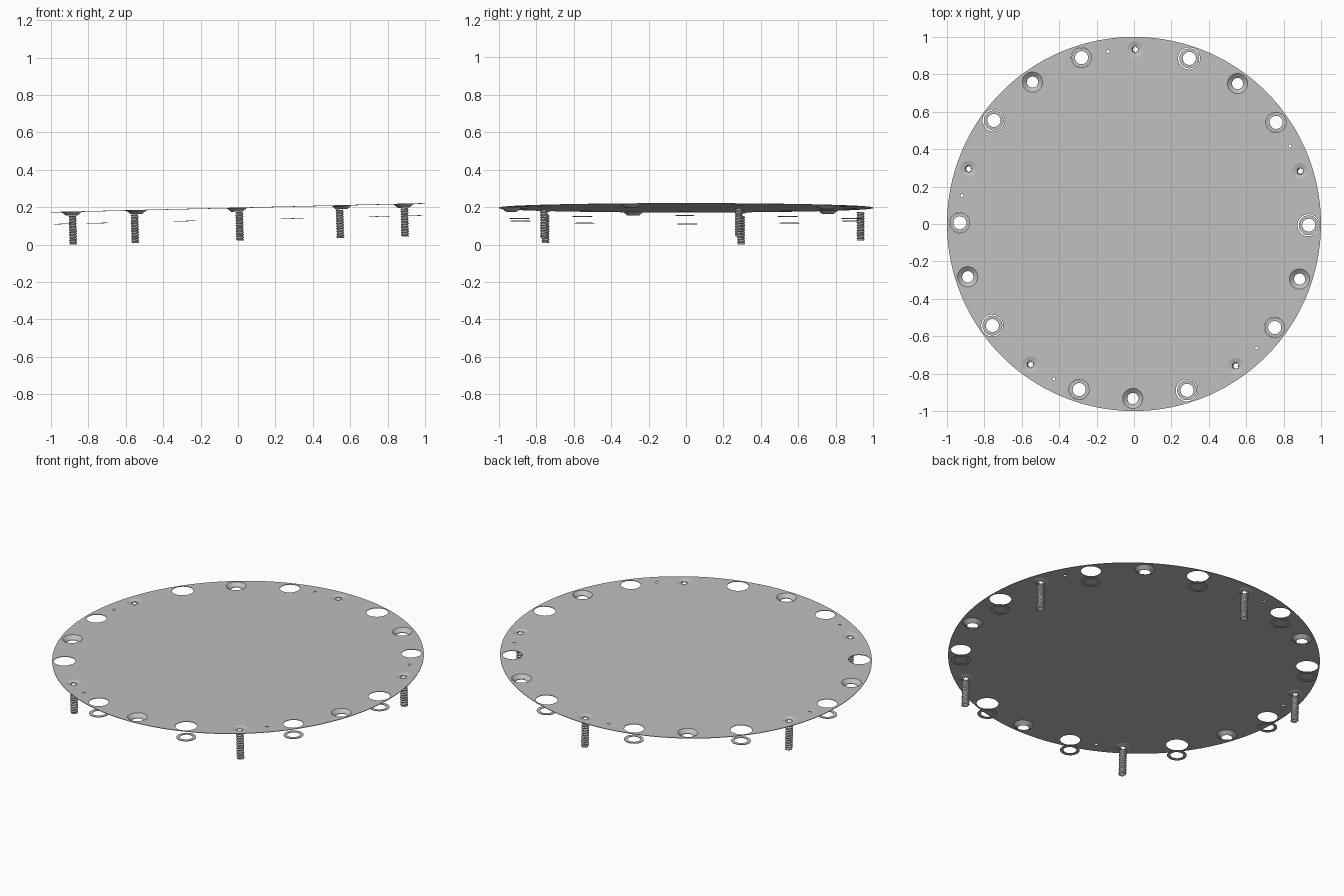
import bpy, bmesh, math
from mathutils import Matrix, Vector

cube = bpy.data.objects.get("Cube")
if cube:
    bpy.data.objects.remove(cube, do_unlink=True)

GREY = (0.52, 0.52, 0.52, 1)
steel = bpy.data.materials.new("grey metal")
steel.diffuse_color = GREY
steel.use_nodes = True
steel.node_tree.nodes["Principled BSDF"].inputs["Base Color"].default_value = GREY

# Everything sits on one gently tilted plane
PLANE = Matrix.Translation((0, 0, 0.198)) @ Matrix.Rotation(math.radians(-1.36), 4, 'Y')
RIM = 0.933
TURN = -0.4
SKIN = 0.003


def rim_point(degrees):
    a = math.radians(degrees + TURN)
    return Vector((RIM * math.cos(a), RIM * math.sin(a), 0))


def finish(bm, name, place=None, smooth=True):
    mesh = bpy.data.meshes.new(name)
    bm.to_mesh(mesh)
    bm.free()
    mesh.materials.append(steel)
    ob = bpy.data.objects.new(name, mesh)
    bpy.context.collection.objects.link(ob)
    ob.matrix_world = PLANE @ Matrix.Translation(place or (0, 0, 0))
    if smooth:
        bpy.ops.object.select_all(action='DESELECT')
        ob.select_set(True)
        bpy.context.view_layer.objects.active = ob
        bpy.ops.object.shade_smooth_by_angle(angle=math.radians(35))
    return ob


def lathe(profile, name, place, closed=True, sides=40):
    """Spin a radius/height profile around z."""
    bm = bmesh.new()
    rings = [[bm.verts.new((r * math.cos(math.tau * i / sides),
                            r * math.sin(math.tau * i / sides), z))
              for i in range(sides)] for r, z in profile]
    count = len(rings) if closed else len(rings) - 1
    for k in range(count):
        low, high = rings[k], rings[(k + 1) % len(rings)]
        for i in range(sides):
            j = (i + 1) % sides
            bm.faces.new((low[i], low[j], high[j], high[i]))
    bmesh.ops.recalc_face_normals(bm, faces=bm.faces)
    return finish(bm, name, place)


def dish(outer, inner, depth, name, place):
    """Thin conical recess with an open middle."""
    lathe([(outer, 0), (inner, -depth), (inner, -depth - SKIN),
           (outer, -SKIN)], name, place)


def threaded_tube(name, place, top, bottom, sides=20, pitch=0.014):
    """Hollow shaft whose wall follows a helical thread."""
    bm = bmesh.new()
    rows = 60
    grid = []
    for k in range(rows + 1):
        z = top + (bottom - top) * k / rows
        row = []
        for i in range(sides):
            phase = (z / pitch - i / sides) % 1
            r = 0.016 + 0.006 * (1 - abs(2 * phase - 1))
            a = math.tau * i / sides
            row.append(bm.verts.new((r * math.cos(a), r * math.sin(a), z)))
        grid.append(row)
    for k in range(rows):
        for i in range(sides):
            j = (i + 1) % sides
            bm.faces.new((grid[k][i], grid[k + 1][i], grid[k + 1][j], grid[k][j]))
    finish(bm, name, place, smooth=False)


# Work out the repeating fixings around the rim
holes = []
for n in range(20):
    angle = 90 + n * 18
    spot = rim_point(angle)
    if n % 4 == 0:
        # Screw: shallow head, star drive and threaded shaft
        holes.append((spot, 0.043, 40))
        dish(0.043, 0.018, 0.007, "screw_head", spot)
        threaded_tube("screw_shaft", spot, -0.025, -0.176)
        bm = bmesh.new()
        for k in range(6):
            a = math.tau * k / 6
            tooth = bmesh.ops.create_cone(bm, cap_ends=True, segments=3, radius1=0.006,
                                          radius2=0.006, depth=SKIN)["verts"]
            bmesh.ops.rotate(bm, verts=tooth, matrix=Matrix.Rotation(a, 3, 'Z'))
            bmesh.ops.translate(bm, verts=tooth, vec=(
                0.015 * math.cos(a), 0.015 * math.sin(a), -0.009))
        finish(bm, "star_drive", spot, smooth=False)
    elif n % 4 == 2:
        # Countersunk recess
        holes.append((spot, 0.054, 40))
        dish(0.054, 0.03, 0.019, "countersink", spot)
    else:
        # Clear hole with a loose washer hanging below it
        holes.append((spot, 0.059 if n % 4 == 3 else 0.054, 40))
        lathe([(0.053, -0.064), (0.035, -0.064), (0.035, -0.067),
               (0.053, -0.067)], "washer", spot)

# Pin holes
for n in range(5):
    holes.append((rim_point(99 + 72 * n), 0.008, 12))

# Perforated cover plate
bm = bmesh.new()
for centre, radius, sides in [(Vector((0, 0, 0)), 1.0, 160)] + holes:
    bmesh.ops.create_circle(bm, segments=sides, radius=radius,
                            matrix=Matrix.Translation(centre))
bmesh.ops.triangle_fill(bm, edges=bm.edges[:], use_beauty=True, normal=(0, 0, 1))
bmesh.ops.recalc_face_normals(bm, faces=bm.faces)
if sum(f.normal.z for f in bm.faces) < 0:
    bmesh.ops.reverse_faces(bm, faces=bm.faces)
plate = finish(bm, "cover_plate", smooth=False)
solid = plate.modifiers.new("thickness", 'SOLIDIFY')
solid.thickness = SKIN
solid.offset = -1
